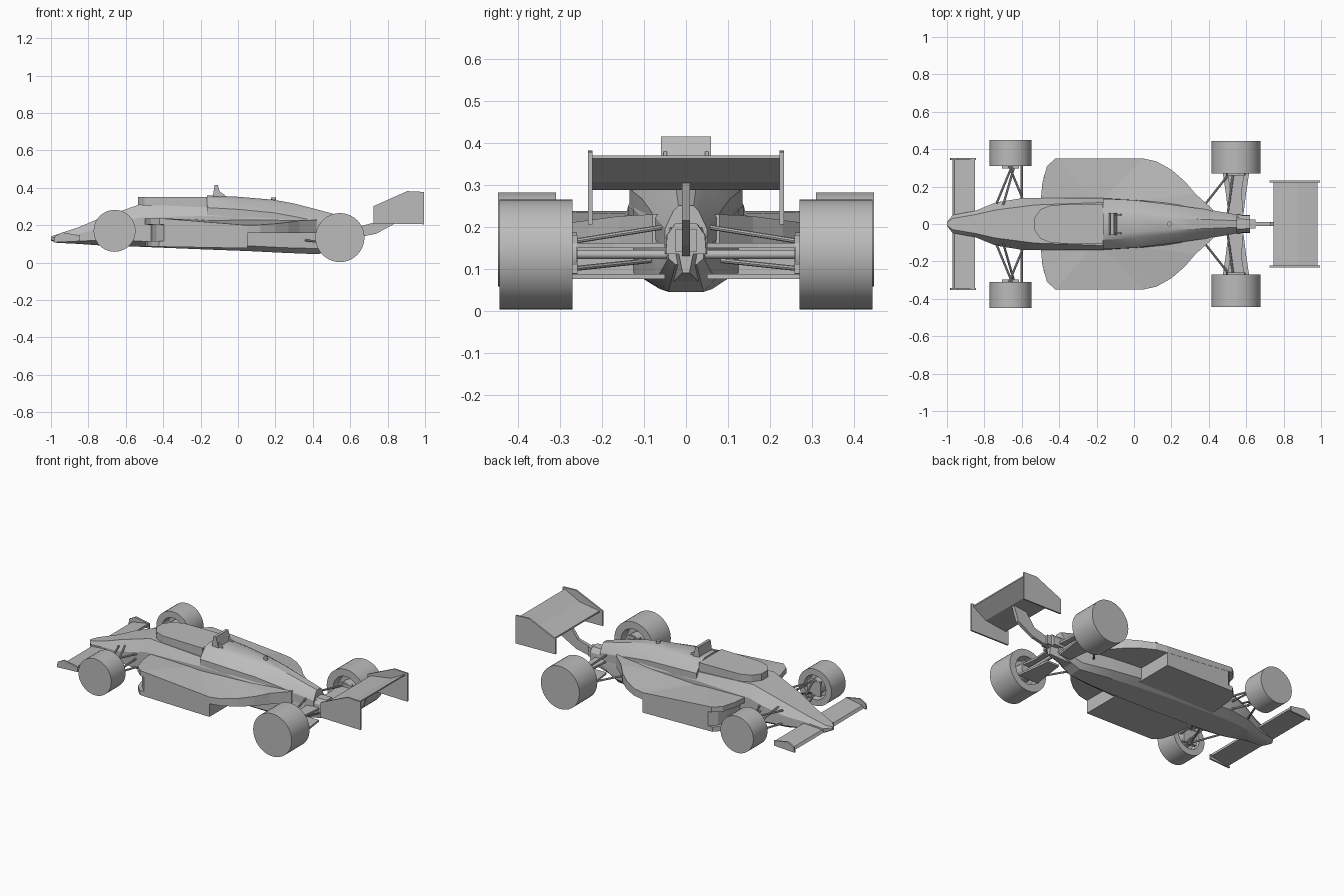
import bpy, bmesh, math
from mathutils import Vector

cube = bpy.data.objects.get("Cube")
if cube:
    bpy.data.objects.remove(cube, do_unlink=True)

grey = bpy.data.materials.new("plain_grey")
grey.use_nodes = True
grey.diffuse_color = (0.5, 0.5, 0.5, 1)
grey.node_tree.nodes["Principled BSDF"].inputs["Base Color"].default_value = (0.5, 0.5, 0.5, 1)


def finish(name, bm, smooth=True):
    bmesh.ops.remove_doubles(bm, verts=bm.verts, dist=1e-5)
    bmesh.ops.recalc_face_normals(bm, faces=bm.faces)
    mesh = bpy.data.meshes.new(name)
    bm.to_mesh(mesh)
    bm.free()
    mesh.materials.append(grey)
    obj = bpy.data.objects.new(name, mesh)
    bpy.context.collection.objects.link(obj)
    if smooth:
        bpy.ops.object.select_all(action='DESELECT')
        obj.select_set(True)
        bpy.context.view_layer.objects.active = obj
        bpy.ops.object.shade_smooth_by_angle(angle=math.radians(25))
    return obj


def skin(name, rings, smooth=True):
    """Bridge rings of points and cap both ends."""
    bm = bmesh.new()
    loops = [[bm.verts.new(p) for p in ring] for ring in rings]
    n = len(loops[0])
    for a, b in zip(loops, loops[1:]):
        for i in range(n):
            j = (i + 1) % n
            bm.faces.new((a[i], a[j], b[j], b[i]))
    caps = [bm.faces.new(loops[0]), bm.faces.new(loops[-1])]
    bmesh.ops.triangulate(bm, faces=caps)
    return finish(name, bm, smooth)


def side_plate(name, outline, y0, y1):
    """Extrude an x-z outline across the car."""
    return skin(name, [[(x, y, z) for x, z in outline] for y in (y0, y1)], False)


def plan_plate(name, outline, low, high):
    """Extrude an x-y outline between two height functions."""
    return skin(name, [[(x, y, f(x, y)) for x, y in outline] for f in (low, high)], False)


def box(name, x0, x1, y0, y1, z0, z1):
    return side_plate(name, [(x0, z0), (x1, z0), (x1, z1), (x0, z1)], y0, y1)


def rod(name, a, b, r=0.006, sides=8):
    a, b = Vector(a), Vector(b)
    q = (b - a).to_track_quat('Z', 'Y')
    ring = [q @ Vector((r * math.cos(t), r * math.sin(t), 0))
            for t in (math.tau * i / sides for i in range(sides))]
    return skin(name, [[p + v for v in ring] for p in (a, b)])


def wheel(name, x, z, profile, s, sides=40):
    """Turn a (radius, y) profile about the axle."""
    rings = [[(x + r * math.cos(math.tau * i / sides), s * y,
               z + r * math.sin(math.tau * i / sides)) for i in range(sides)]
             for r, y in profile]
    return skin(name, rings)


def mirrored(half):
    return half + [(x, -y) for x, y in reversed(half)]


# Monocoque: x, side width, top width, bottom, chine, shoulder and top heights
hull_sections = [
    (-1.0, .010, .008, .118, .122, .135, .140),
    (-.97, .048, .030, .106, .112, .135, .150),
    (-.85, .070, .050, .100, .115, .155, .190),
    (-.74, .115, .075, .092, .120, .180, .237),
    (-.60, .138, .093, .087, .120, .220, .285),
    (-.53, .140, .102, .085, .115, .240, .310),
    (-.165, .138, .115, .070, .100, .250, .296),
    (.05, .125, .095, .062, .090, .240, .285),
    (.25, .105, .080, .052, .080, .220, .260),
    (.43, .070, .055, .045, .075, .180, .220),
    (.57, .042, .035, .110, .125, .170, .195)]
hull = skin("monocoque", [
    [(x, s * y, z) for s, y, z in (
        (1, w * .6, zb), (1, w, zc), (1, w, zs), (1, wt, zt),
        (-1, wt, zt), (-1, w, zs), (-1, w, zc), (-1, w * .6, zb))]
    for x, w, wt, zb, zc, zs, zt in hull_sections])

# Cockpit opening
opening = mirrored([(-.16, .092), (-.44, .088), (-.49, .062), (-.515, .025)])
cutter = plan_plate("cockpit_cutter", opening, lambda x, y: .18, lambda x, y: .5)
cutter.hide_render = True
mod = hull.modifiers.new("cockpit", 'BOOLEAN')
mod.object, mod.solver = cutter, 'EXACT'
bpy.ops.object.select_all(action='DESELECT')
bpy.context.view_layer.objects.active = hull
hull.select_set(True)
bpy.ops.object.modifier_apply(modifier=mod.name)
bpy.data.objects.remove(cutter, do_unlink=True)

# Cockpit rim
outer = [(-.165, .108), (-.44, .102), (-.50, .078), (-.535, .03)]
inner = [(-.165, .095), (-.435, .088), (-.485, .064), (-.515, .025)]
rim = outer + [(x, -y) for x, y in reversed(outer)]
rim += [(x, -y) for x, y in inner] + list(reversed(inner))
plan_plate("cockpit_rim", rim, lambda x, y: .285, lambda x, y: .35)

# Engine cover
cover = [(-.165, .135, .085, .24, .36), (0, .128, .075, .23, .352),
         (.19, .105, .055, .21, .336), (.30, .090, .045, .19, .316),
         (.42, .073, .038, .17, .285), (.55, .050, .030, .15, .250)]
skin("engine_cover", [
    [(x, s * y, z) for s, y, z in (
        (1, w, z0), (1, w, z0 + (zt - z0) * .45), (1, wt, zt - .012), (1, wt * .6, zt),
        (-1, wt * .6, zt), (-1, wt, zt - .012), (-1, w, z0 + (zt - z0) * .45), (-1, w, z0))]
    for x, w, wt, z0, zt in cover])
rod("filler_cap", (.19, 0, .33), (.19, 0, .348), .013, 16)

# Head rest with braces
side_plate("head_rest", [(-.135, .35), (-.09, .35), (-.108, .415), (-.125, .415)], -.06, .06)
for s in (-1, 1):
    side_plate("head_rest_brace", [(-.11, .345), (-.06, .345), (-.075, .365), (-.115, .39)],
               s * .045, s * .053)

# Side pods
pod_plan = [(-.50, .11), (-.49, .22), (-.465, .31), (-.42, .35), (.05, .35), (.12, .335),
            (.20, .29), (.27, .23), (.33, .16), (.42, .08), (.42, .05), (-.2, .10)]


def pod_top(x, y):
    slope = min(1, max(0, -x / .42))
    return .2 + .037 * max(slope, min(.8, (.35 - y) / .28))


def pod_bottom(x, y):
    return .078 - .018 * x


for s in (-1, 1):
    plan_plate("pod_shell", [(x, s * y) for x, y in pod_plan],
               lambda x, y: .205 if x < -.4 else .158,
               lambda x, y: pod_top(x, abs(y)))
    for name, front, top in (("pod_body", -.47, .212), ("pod_lower_lip", -.498, .115)):
        plan = [(front, .08), (front + .015, .25), (front + .035, .31),
                (front + .075, .349), (.05, .349), (.05, .08)]
        plan_plate(name, [(x, s * y) for x, y in plan], pod_bottom,
                   lambda x, y: top if x < -.1 else min(top, .19))

# Front wing with end plates
side_plate("front_wing", [(-.97, .112), (-.85, .132), (-.85, .146), (-.96, .127)], -.345, .345)
for s in (-1, 1):
    side_plate("front_wing_end", [(-.985, .108), (-.845, .115), (-.845, .145), (-.94, .162),
                                  (-.98, .14)], s * .343, s * .353)

# Rear wing, end plates and centre pylon
side_plate("rear_wing_plane", [(.745, .288), (.89, .306), (.98, .362), (.98, .37),
                               (.88, .318), (.745, .298)], -.225, .225)
for s in (-1, 1):
    side_plate("rear_wing_end", [(.725, .21), (.995, .205), (.995, .378), (.905, .382),
                                 (.725, .302)], s * .223, s * .233)
side_plate("wing_pylon", [(.62, .13), (.74, .155), (.85, .215), (.88, .305), (.79, .295),
                          (.73, .215), (.62, .185)], -.01, .01)

# Gearbox and rear crash block
skin("gearbox", [[(x, y * k, z) for y, z in ((-.048, .135), (.048, .135), (.045, .18),
                                             (.025, .208), (-.025, .208), (-.045, .18))]
                 for x, k in ((.45, 1.1), (.62, 1))])
box("rear_block", .60, .65, -.025, .025, .14, .195)
skin("gearbox_keel", [[(.42, -.04, .06), (.42, .04, .06), (.42, .05, .15), (.42, -.05, .15)],
                      [(.62, -.008, .09), (.62, .008, .09), (.62, .02, .15), (.62, -.02, .15)]])

# Wheels with dished inner faces, hubs and suspension
for s in (-1, 1):
    for end, x, z, r, y0, y1 in (("front", -.66, .17, .112, .31, .448),
                                 ("rear", .545, .134, .131, .27, .444)):
        wheel(end + "_wheel", x, z, [(.001, y1), (r, y1), (r, y0), (r * .66, y0),
                                     (r * .6, y0 + .05), (.001, y0 + .05)], s)
        rod(end + "_hub", (x, s * (y0 - .01), z), (x, s * (y0 + .06), z), r * .4, 20)
        box(end + "_upright", x - .045, x + .045, s * (y0 - .012), s * (y0 + .006),
            z - .045, z + .045)
    # front wishbones, steering rod and push rod
    for z0, z1 in ((.13, .125), (.21, .215)):
        for dx in (-.075, .075):
            rod("front_wishbone", (-.66 + dx, s * .11, z0), (-.66 - dx * .1, s * .31, z1))
    rod("steering_rod", (-.60, s * .12, .18), (-.60, s * .31, .17))
    rod("front_push_rod", (-.70, s * .10, .22), (-.64, s * .31, .13))
    # rear arms, drive shaft and push rod
    for z, x0, x1 in ((.155, .515, .575), (.082, .49, .60)):
        plan = [(.505, .05), (.585, .05), (x1, .17), (x1 + .015, .27),
                (x0 - .015, .27), (x0, .17)]
        plan_plate("rear_arm", [(x, s * y) for x, y in plan],
                   lambda x, y: z - .006, lambda x, y: z + .006)
    rod("drive_shaft", (.545, s * .03, .134), (.545, s * .30, .134), .011, 12)
    rod("rear_push_rod", (.50, s * .05, .2), (.53, s * .27, .165))
    rod("rear_radius_rod", (.36, s * .08, .12), (.51, s * .27, .10))
